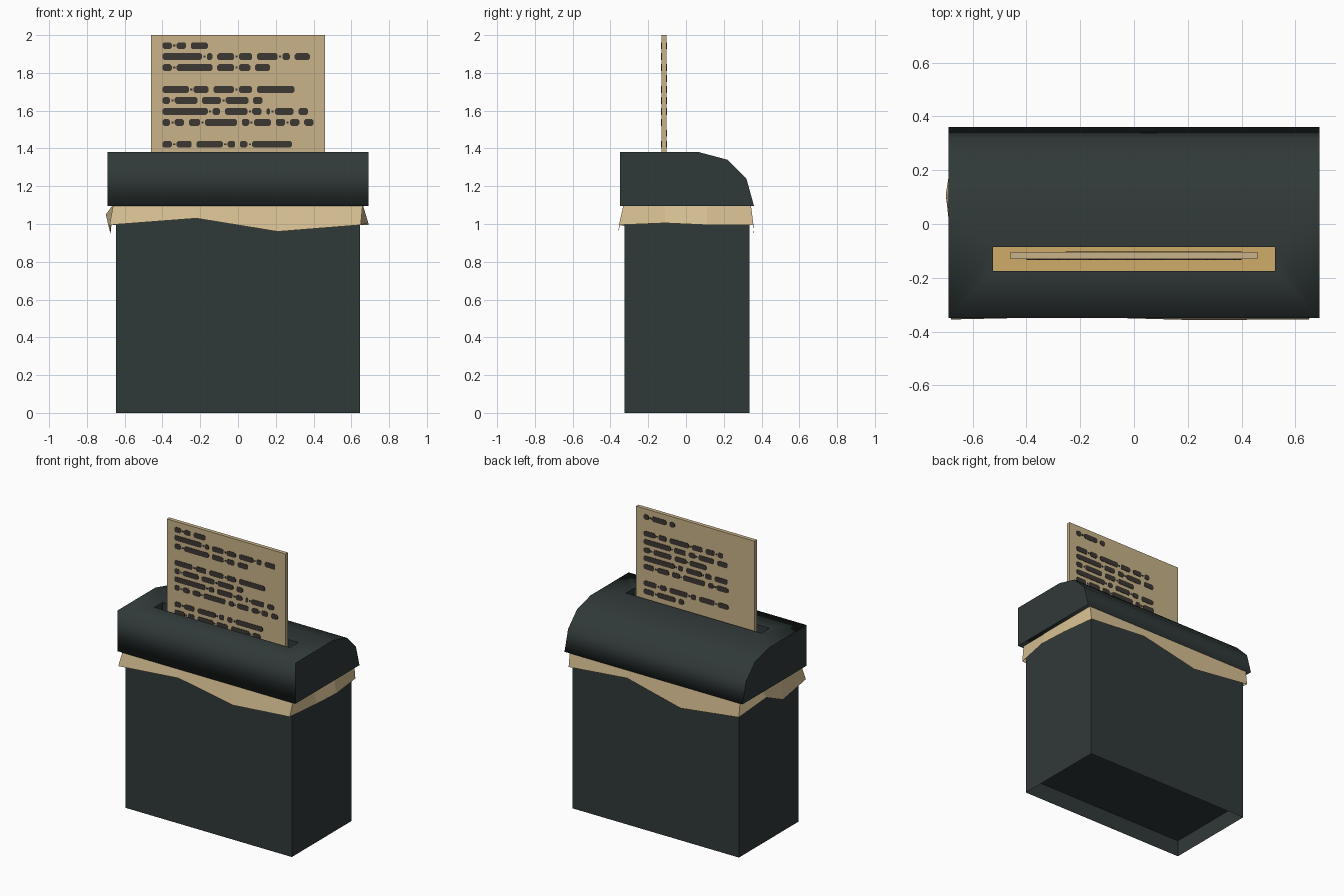
import bpy, bmesh, math

if "Cube" in bpy.data.objects:
    bpy.data.objects.remove(bpy.data.objects["Cube"])


def material(name, rgb):
    m = bpy.data.materials.new(name)
    m.diffuse_color = (*rgb, 1)
    m.use_nodes = True
    m.node_tree.nodes["Principled BSDF"].inputs["Base Color"].default_value = m.diffuse_color
    return m


DARK = material("dark plastic", (0.030, 0.041, 0.040))
BAG = material("bag tan", (0.68, 0.53, 0.29))
GOLD = material("slot gold", (0.62, 0.41, 0.14))
PAPER = material("paper beige", (0.58, 0.45, 0.25))
INK = material("ink brown", (0.045, 0.038, 0.032))


def make(name, bm, mat):
    me = bpy.data.meshes.new(name)
    bm.to_mesh(me)
    bm.free()
    ob = bpy.data.objects.new(name, me)
    bpy.context.collection.objects.link(ob)
    me.materials.append(mat)
    return ob


def box(name, lo, hi, mat):
    bm = bmesh.new()
    bmesh.ops.create_cube(bm, size=1)
    for v in bm.verts:
        v.co = [l + (c + 0.5) * (h - l) for l, h, c in zip(lo, hi, v.co)]
    return make(name, bm, mat)


# Bin: open-bottomed box with a floor set up inside it
bm = bmesh.new()
corners = [(-0.645, -0.325), (0.645, -0.325), (0.645, 0.335), (-0.645, 0.335)]
rings = [[bm.verts.new((x, y, z)) for x, y in corners] for z in (0, 0.116, 1.1)]
for lo, hi in zip(rings, rings[1:]):
    for i in range(4):
        j = (i + 1) % 4
        bm.faces.new((lo[i], lo[j], hi[j], hi[i]))
bm.faces.new(rings[1][::-1])
make("bin", bm, DARK)

# Bag overhang: flared skirt with a wavy hem (hem points, anticlockwise from front left)
hem = [(-0.68, -0.355, 0.995), (-0.22, -0.345, 1.03), (0.21, -0.357, 0.96), (0.65, -0.355, 0.995),
       (0.69, -0.11, 1.005), (0.69, 0.11, 0.995), (0.66, 0.357, 0.995),
       (0.21, 0.352, 1.035), (-0.21, 0.36, 0.94), (-0.66, 0.357, 0.995),
       (-0.70, 0.11, 1.05), (-0.675, -0.11, 0.945)]
bm = bmesh.new()
low = [bm.verts.new(p) for p in hem]
top = []
for i, (x, y, z) in enumerate(hem):
    tx = x if i in (1, 2, 7, 8) else math.copysign(0.66, x)
    ty = y if i in (4, 5, 10, 11) else (-0.33 if y < 0 else 0.343)
    top.append(bm.verts.new((tx, ty, 1.105)))
for i in range(12):
    j = (i + 1) % 12
    bm.faces.new((low[i], low[j], top[j], top[i]))
make("bag_skirt", bm, BAG)

# Shredder head: extruded profile, smooth around, flat ends
profile = [(-0.35, 1.095), (0.36, 1.095), (0.32, 1.24), (0.22, 1.34), (0.07, 1.38), (-0.35, 1.38)]
bm = bmesh.new()
left = [bm.verts.new((-0.69, y, z)) for y, z in profile]
right = [bm.verts.new((0.69, y, z)) for y, z in profile]
bm.faces.new(left)
bm.faces.new(right[::-1])
for i in range(6):
    j = (i + 1) % 6
    f = bm.faces.new((left[i], right[i], right[j], left[j]))
    f.smooth = True
bmesh.ops.recalc_face_normals(bm, faces=bm.faces)
head = make("head", bm, DARK)

# Paper slot cut into the head, with a gold bottom
cutter = box("slot_cutter", (-0.525, -0.175, 1.12), (0.525, -0.085, 1.5), DARK)
cutter.hide_render = True
mod = head.modifiers.new("slot", 'BOOLEAN')
mod.operation = 'DIFFERENCE'
mod.solver = 'EXACT'
mod.object = cutter
bpy.context.view_layer.objects.active = head
head.select_set(True)
bpy.ops.object.modifier_apply(modifier=mod.name)
bpy.data.objects.remove(cutter)
box("slot_bottom", (-0.525, -0.175, 1.119), (0.525, -0.085, 1.124), GOLD)

# Paper sheet
box("paper", (-0.46, -0.131, 1.13), (0.46, -0.104, 2.0), PAPER)

# Printed dashes: row number -> dash lengths in hundredths
front = {0: (5, 5, 9), 1: (21, 3, 9, 7, 11, 4, 8), 2: (5, 19, 9, 6, 8),
         4: (14, 8, 11, 7, 20), 5: (4, 12, 10, 12, 5), 6: (24, 4, 12, 5, 2, 10, 5),
         7: (4, 5, 6, 17, 4, 9, 5, 5, 5), 9: (5, 8, 14, 4, 4, 21), 10: (8, 5, 12, 9, 14, 6)}
back = {0: (4, 11, 4), 2: (9, 6, 15, 8, 7, 4), 3: (21, 9, 5, 12, 8), 4: (5, 14, 9, 13),
        5: (24, 4, 12, 5, 10), 6: (8, 9, 6, 17, 4, 9), 8: (10, 5, 14, 4, 12, 8), 9: (8, 14, 4)}


def print_rows(name, rows, y, side):
    bm = bmesh.new()
    h, c, t = 0.018, 0.009, 0.003

    def plate(outline):
        vs = [bm.verts.new((x * side, y, z)) for x, z in outline]
        r = bmesh.ops.extrude_face_region(bm, geom=[bm.faces.new(vs)])
        for v in r["geom"]:
            if isinstance(v, bmesh.types.BMVert):
                v.co.y -= t * side

    for row, words in rows.items():
        z = 1.944 - row * 0.058
        x = -0.40
        for n, w in enumerate(words):
            e = x + w / 100
            plate([(x, z - c), (x + c, z - h), (e - c, z - h), (e, z - c),
                   (e, z + c), (e - c, z + h), (x + c, z + h), (x, z + c)])
            if n % 2 == 0 and n < len(words) - 1:    # dot between dashes
                plate([(e + 0.007, z - 0.005), (e + 0.018, z - 0.005),
                       (e + 0.018, z + 0.005), (e + 0.007, z + 0.005)])
            x = e + 0.025
    bmesh.ops.recalc_face_normals(bm, faces=bm.faces)
    make(name, bm, INK)


print_rows("front_dashes", front, -0.1305, 1)
print_rows("back_dashes", back, -0.1045, -1)
